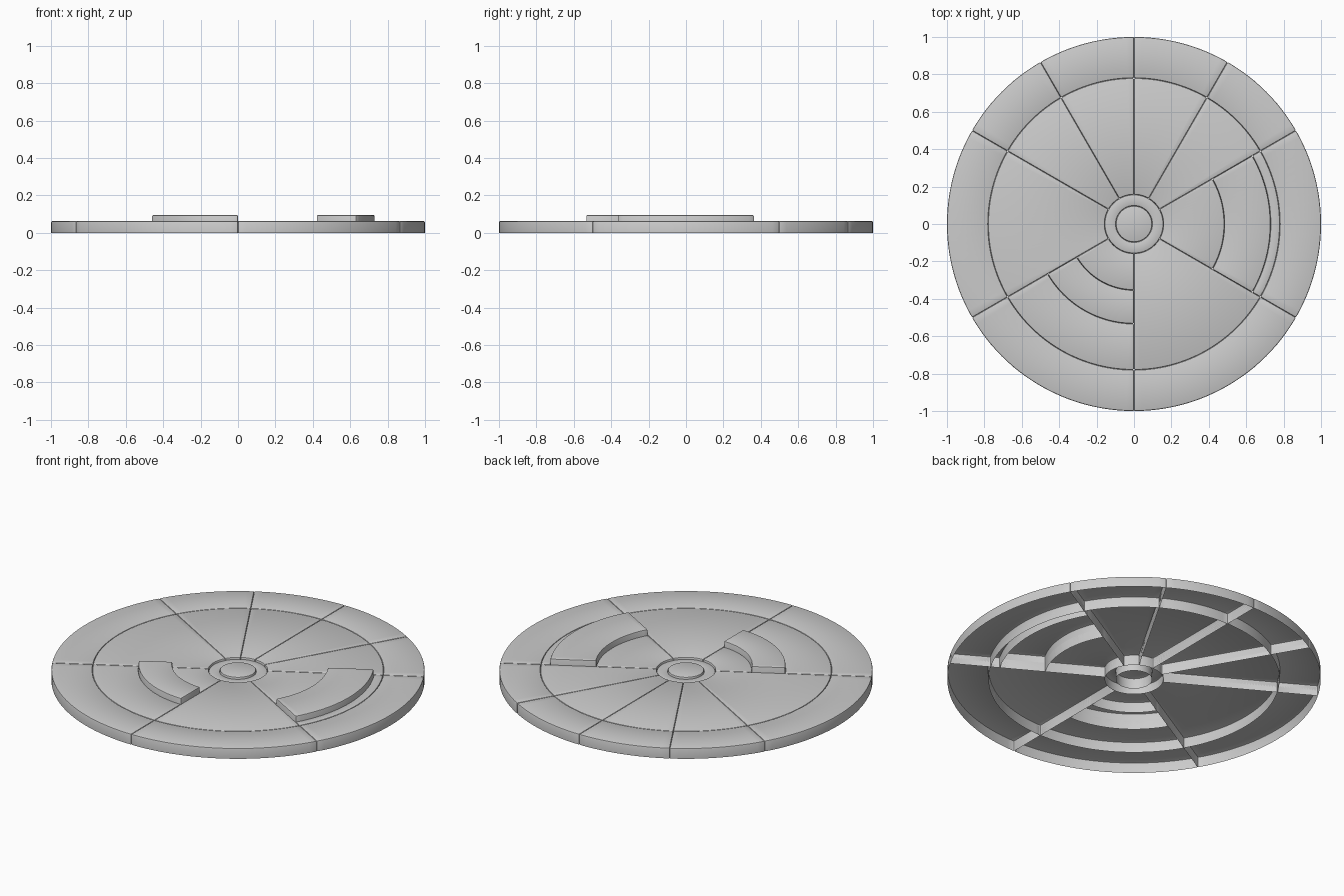
import bpy, bmesh
from math import radians, cos, sin, ceil

if "Cube" in bpy.data.objects:
    bpy.data.objects.remove(bpy.data.objects["Cube"])

BASE, RAISED, BEVEL = 0.062, 0.095, 0.007


def finish(name, bm, height):
    """Turn a flat outline into an open-bottomed shell with bevelled edges."""
    rim = [e for e in bm.edges if e.is_boundary]
    new = bmesh.ops.extrude_edge_only(bm, edges=rim)["geom"]
    for v in new:
        if isinstance(v, bmesh.types.BMVert):
            v.co.z = 0
    bmesh.ops.recalc_face_normals(bm, faces=bm.faces)
    bm.normal_update()
    if max(bm.faces, key=lambda f: f.calc_center_median().z).normal.z < 0:
        bmesh.ops.reverse_faces(bm, faces=bm.faces)
    sharp = [e for e in bm.edges if len(e.link_faces) == 2 and e.calc_face_angle() > 0.6]
    bmesh.ops.bevel(bm, geom=sharp, offset=BEVEL, segments=2, profile=0.5, affect='EDGES')
    mesh = bpy.data.meshes.new(name)
    bm.to_mesh(mesh)
    bm.free()
    ob = bpy.data.objects.new(name, mesh)
    bpy.context.collection.objects.link(ob)
    bpy.context.view_layer.objects.active = ob
    bpy.ops.object.select_all(action='DESELECT')
    ob.select_set(True)
    bpy.ops.object.shade_smooth_by_angle(angle=radians(30))


def tile(name, r0, r1, a0, a1, height):
    """Ring segment between two radii and two angles in degrees."""
    bm = bmesh.new()
    n = ceil((a1 - a0) / 2.5)
    full = a1 - a0 >= 360
    rows = []
    for i in range(n if full else n + 1):
        a = radians(a0 + (a1 - a0) * i / n)
        rows.append([bm.verts.new((r * cos(a), r * sin(a), height)) for r in (r0, r1)])
    for i in range(n):
        p, q = rows[i], rows[(i + 1) % len(rows)]
        bm.faces.new((p[0], p[1], q[1], q[0]))
    finish(name, bm, height)


# Hub: centre button and slightly lower collar
bm = bmesh.new()
bmesh.ops.create_circle(bm, cap_ends=True, segments=96, radius=0.097)
for v in bm.verts:
    v.co.z = BASE
finish("hub_button", bm, BASE)
tile("hub_collar", 0.097, 0.157, 0, 360, 0.052)

# Sectors: flat by default, some split by a raised arc plate (inner, outer radius)
angles = [-30, 30, 60, 90, 120, 150, 210, 270, 330]
plates = {-30: (0.483, 0.73), 210: (0.353, 0.533)}
for i, (a0, a1) in enumerate(zip(angles, angles[1:])):
    tile(f"rim_tile_{i}", 0.78, 1.0, a0, a1, BASE)
    if a0 in plates:
        r0, r1 = plates[a0]
        tile(f"sector_inner_{i}", 0.157, r0, a0, a1, BASE)
        tile(f"raised_plate_{i}", r0, r1, a0, a1, RAISED)
        tile(f"sector_outer_{i}", r1, 0.78, a0, a1, BASE)
    else:
        tile(f"sector_{i}", 0.157, 0.78, a0, a1, BASE)
